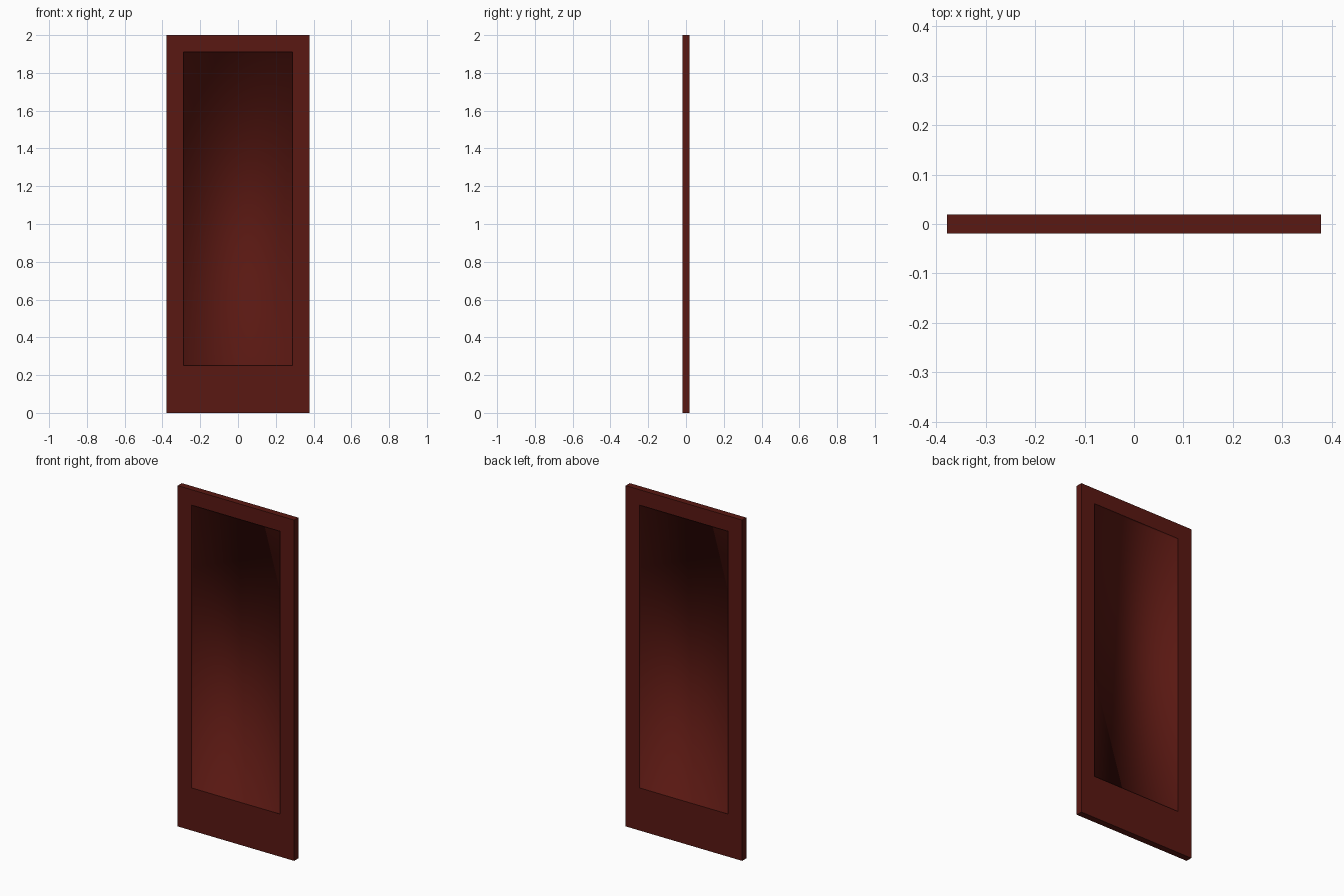
import bpy, bmesh
from mathutils import Vector, Matrix

if "Cube" in bpy.data.objects:
    bpy.data.objects.remove(bpy.data.objects["Cube"])

W, T, H = 0.756, 0.038, 2.0      # door width, thickness, height
STILE, RAIL_Z, DEPTH = 0.128, 0.25, 0.012

bm = bmesh.new()
# Door slab
bmesh.ops.create_cube(bm, size=1, matrix=Matrix.Translation((0, 0, H / 2)) @ Matrix.Diagonal((W, T, H, 1)))
bm.normal_update()

# Recessed panel on the front and back
for face in [f for f in bm.faces if abs(f.normal.y) > 0.9]:
    n = face.normal.copy()
    bmesh.ops.inset_individual(bm, faces=[face], thickness=STILE)
    for v in face.verts:
        if v.co.z < 1:
            v.co.z = RAIL_Z
    panel = bmesh.ops.extrude_discrete_faces(bm, faces=[face])["faces"][0]
    bmesh.ops.translate(bm, vec=-n * DEPTH, verts=panel.verts)
    # Panel blends softly into its walls; the rim stays sharp
    walls = {f for e in panel.edges for f in e.link_faces}
    for f in walls:
        f.smooth = True
        for e in f.edges:
            if any(g not in walls for g in e.link_faces):
                e.smooth = False

bmesh.ops.recalc_face_normals(bm, faces=bm.faces)
mesh = bpy.data.meshes.new("door_panel")
bm.to_mesh(mesh)
bm.free()

# Dark red paint
mat = bpy.data.materials.new("dark_red_paint")
mat.diffuse_color = (0.1, 0.009, 0.006, 1)
mat.use_nodes = True
mat.node_tree.nodes["Principled BSDF"].inputs["Base Color"].default_value = mat.diffuse_color
mesh.materials.append(mat)
door = bpy.data.objects.new("door_panel", mesh)
bpy.context.collection.objects.link(door)
